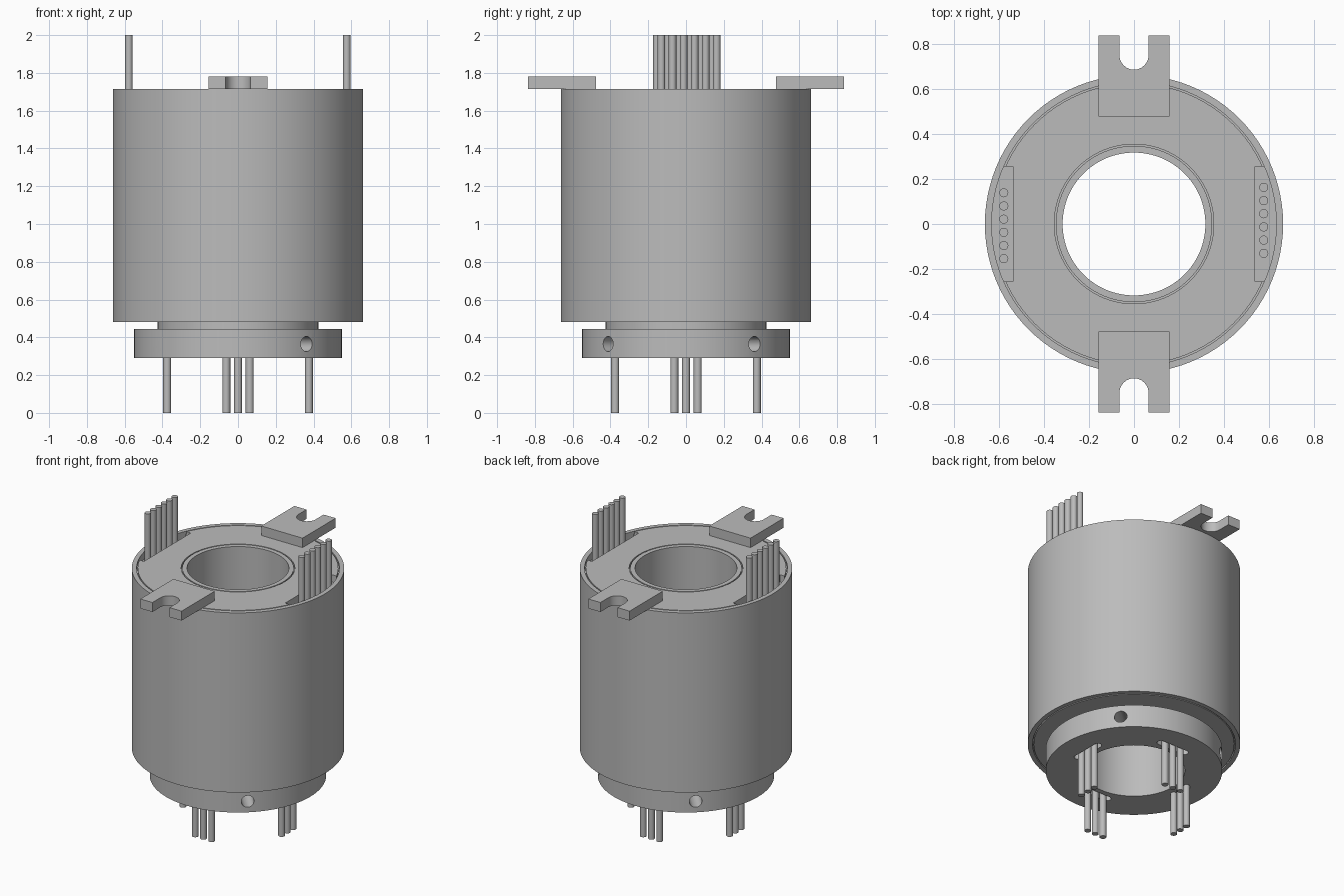
import bpy, bmesh
from math import pi, sin, cos, radians
from mathutils import Matrix

cube = bpy.data.objects.get("Cube")
if cube:
    bpy.data.objects.remove(cube, do_unlink=True)

metal = bpy.data.materials.new("plain_grey")
metal.use_nodes = True
metal.diffuse_color = (0.5, 0.5, 0.5, 1)
metal.node_tree.nodes["Principled BSDF"].inputs["Base Color"].default_value = (0.5, 0.5, 0.5, 1)


def finish(name, bm):
    bmesh.ops.recalc_face_normals(bm, faces=bm.faces)
    mesh = bpy.data.meshes.new(name)
    bm.to_mesh(mesh)
    bm.free()
    mesh.materials.append(metal)
    obj = bpy.data.objects.new(name, mesh)
    bpy.context.collection.objects.link(obj)
    return obj


def lathe(name, profile, steps=96):
    """Revolve a closed (radius, height) profile about z."""
    bm = bmesh.new()
    rings = [[bm.verts.new((r * cos(2 * pi * i / steps), r * sin(2 * pi * i / steps), z))
              for r, z in profile] for i in range(steps)]
    n = len(profile)
    for i in range(steps):
        a, b = rings[i], rings[(i + 1) % steps]
        for j in range(n):
            k = (j + 1) % n
            bm.faces.new((a[j], b[j], b[k], a[k]))
    return finish(name, bm)


def prism(name, outline, z0, z1, turn=0):
    """Extrude a flat outline between two heights."""
    bm = bmesh.new()
    face = bm.faces.new([bm.verts.new((x, y, z0)) for x, y in outline])
    up = bmesh.ops.extrude_face_region(bm, geom=[face])["geom"]
    bmesh.ops.translate(bm, vec=(0, 0, z1 - z0),
                        verts=[g for g in up if isinstance(g, bmesh.types.BMVert)])
    bm.transform(Matrix.Rotation(turn, 4, "Z"))
    return finish(name, bm)


def rod(name, x, y, z0, z1, r):
    return prism(name, arc(x, y, r, 0, 345, 24), z0, z1)


def arc(cx, cy, r, start, end, count=13):
    angles = [radians(start + (end - start) * i / (count - 1)) for i in range(count)]
    return [(cx + r * cos(a), cy + r * sin(a)) for a in angles]


def select_only(obj):
    bpy.ops.object.select_all(action="DESELECT")
    obj.select_set(True)
    bpy.context.view_layer.objects.active = obj


def carve(obj, cutters):
    for cutter in cutters:
        mod = obj.modifiers.new("cut", "BOOLEAN")
        mod.operation, mod.solver, mod.object = "DIFFERENCE", "EXACT", cutter
        select_only(obj)
        bpy.ops.object.modifier_apply(modifier=mod.name)
        bpy.data.objects.remove(cutter, do_unlink=True)


BASE, TOP = 0.48, 1.715
parts = []

# Outer housing shell
parts.append(lathe("housing_shell", [(0.632, BASE), (0.662, BASE), (0.662, TOP), (0.632, TOP)]))

# Housing core, with fine seams beside the shell and the bore tube
core = lathe("housing_core", [(0.347, BASE), (0.625, BASE), (0.625, BASE + 0.02), (0.632, BASE + 0.02),
                              (0.632, TOP - 0.02), (0.625, TOP - 0.02), (0.625, TOP),
                              (0.354, TOP), (0.354, TOP - 0.02), (0.347, TOP - 0.02)])
pocket = [(0.537, -0.255), (0.7, -0.255), (0.7, 0.255), (0.537, 0.255)]
POCKET_FLOOR = TOP - 0.05
carve(core, [prism("pocket_cutter", pocket, POCKET_FLOOR, TOP + 0.1, t) for t in (0, pi)])
parts.append(core)

# Rotor: bore tube, neck and collar in one piece
rotor = lathe("rotor", [(0.317, 0.29), (0.55, 0.29), (0.55, 0.445), (0.425, 0.445),
                        (0.425, BASE), (0.347, BASE), (0.347, TOP), (0.317, TOP)])
cutters = []
slot = arc(0.375, 0.095, 0.025, 0, 180) + arc(0.375, -0.095, 0.025, 180, 360)
for i in range(4):
    # Wire slot in the underside and set-screw hole in the rim
    cutters.append(prism("slot_cutter", slot, 0.2, 0.34, i * pi / 2))
    bm = bmesh.new()
    bmesh.ops.create_cone(bm, cap_ends=True, segments=24, radius1=0.04, radius2=0.04, depth=0.45)
    bm.transform(Matrix.Rotation(radians(41.3 + 90 * i), 4, "Z")
                 @ Matrix.Translation((0.45, 0, 0.365)) @ Matrix.Rotation(pi / 2, 4, "Y"))
    cutters.append(finish("screw_hole_cutter", bm))
carve(rotor, cutters)
parts.append(rotor)

# Forked mounting tabs
tab = ([(-0.157, 0.477), (0.157, 0.477), (0.157, 0.837), (0.065, 0.837)]
       + arc(0, 0.75, 0.065, 0, -180) + [(-0.065, 0.837), (-0.157, 0.837)])
for name, turn in (("back_tab", 0), ("front_tab", pi)):
    parts.append(prism(name, tab, TOP, 1.78, turn))

# Upper wires, six on each side
for side, x, first in (("left", 0.576, -0.13), ("right", -0.578, -0.154)):
    for i in range(6):
        parts.append(rod(f"upper_wire_{side}_{i + 1}", x, first + 0.0585 * i, POCKET_FLOOR, 2.0, 0.02))

# Lower wires, three in each slot
for i in range(4):
    c, s = cos(i * pi / 2), sin(i * pi / 2)
    for j in (-1, 0, 1):
        t = 0.062 * j
        parts.append(rod(f"lower_wire_{i + 1}_{j + 2}", 0.375 * c - t * s, 0.375 * s + t * c, 0, 0.34, 0.021))

for part in parts:
    select_only(part)
    bpy.ops.object.shade_smooth_by_angle(angle=radians(30))
